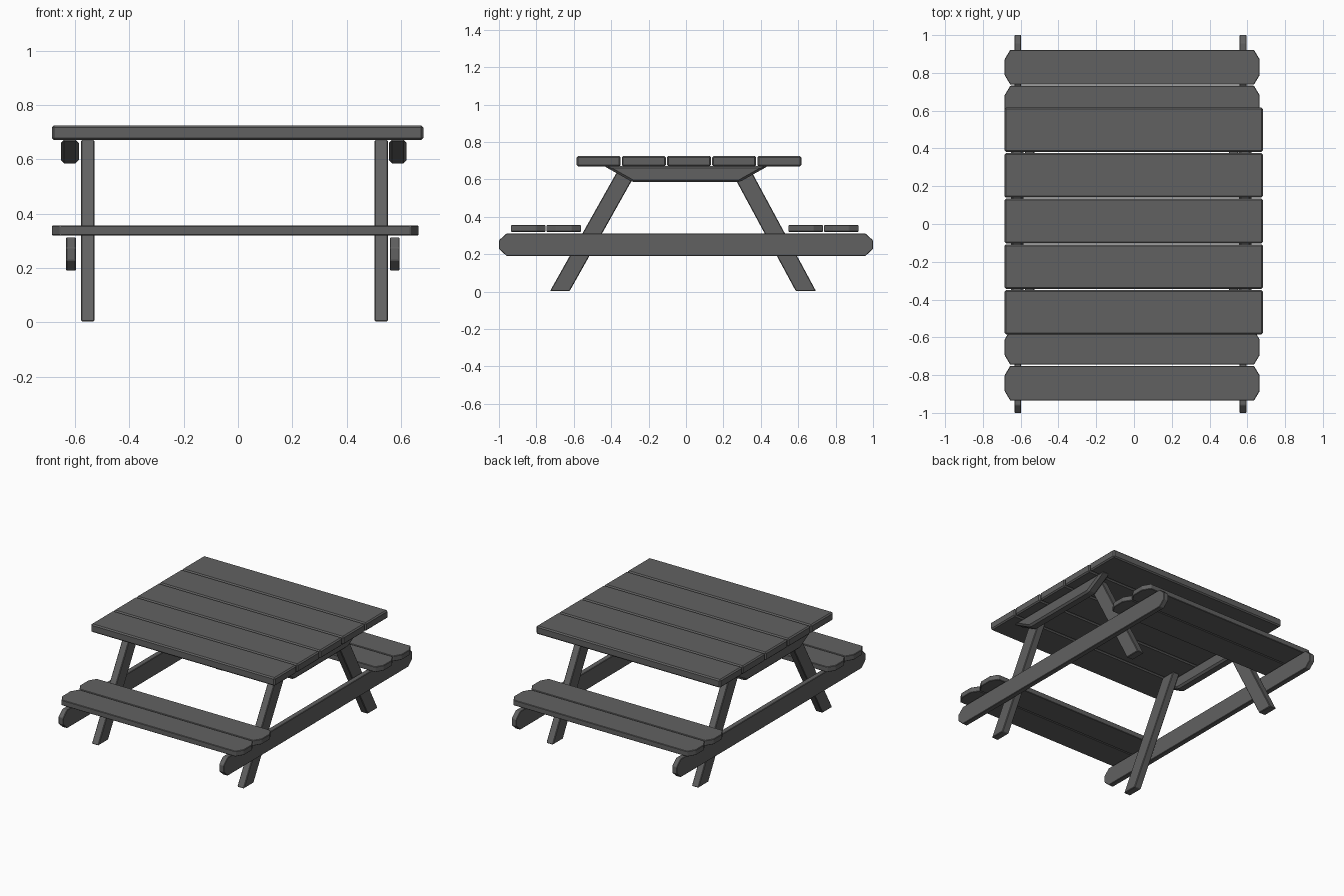
import bpy
import bmesh
from mathutils import Vector

cube = bpy.data.objects.get("Cube")
if cube:
    bpy.data.objects.remove(cube, do_unlink=True)

wood = bpy.data.materials.new("dark_grey_wood")
wood.use_nodes = True
GREY = (0.12, 0.12, 0.12, 1)
wood.diffuse_color = GREY
wood.node_tree.nodes["Principled BSDF"].inputs["Base Color"].default_value = GREY


def board(name, outline, axis, low, high, bevel):
    """Extrude a flat outline along one axis and chamfer its edges."""
    def place(a, b, depth):
        return Vector((depth, a, b)) if axis == "x" else Vector((a, b, depth))

    bm = bmesh.new()
    face = bm.faces.new([bm.verts.new(place(a, b, low)) for a, b in outline])
    new = bmesh.ops.extrude_face_region(bm, geom=[face])["geom"]
    top = [v for v in new if isinstance(v, bmesh.types.BMVert)]
    bmesh.ops.translate(bm, verts=top, vec=place(0, 0, high - low))
    bmesh.ops.recalc_face_normals(bm, faces=bm.faces)
    bmesh.ops.bevel(bm, geom=bm.edges[:], offset=bevel, segments=1,
                    affect="EDGES", clamp_overlap=True)
    mesh = bpy.data.meshes.new(name)
    bm.to_mesh(mesh)
    bm.free()
    mesh.materials.append(wood)
    obj = bpy.data.objects.new(name, mesh)
    bpy.context.collection.objects.link(obj)


def clipped(a0, a1, b0, b1, ca, cb):
    """Rectangle with its four corners cut off."""
    return [(a0 + ca, b0), (a1 - ca, b0), (a1, b0 + cb), (a1, b1 - cb),
            (a1 - ca, b1), (a0 + ca, b1), (a0, b1 - cb), (a0, b0 + cb)]


# Table top: five planks with narrow gaps
for i in range(5):
    y = -0.585 + i * 0.2415
    board(f"top_plank_{i + 1}", [(-0.685, y), (0.682, y), (0.682, y + 0.236), (-0.685, y + 0.236)],
          "z", 0.67, 0.725, 0.008)

# Benches: two planks each, with clipped ends
for side, start in (("front", -0.935), ("back", 0.548)):
    for i in range(2):
        y = start + i * 0.19
        board(f"{side}_seat_plank_{i + 1}", clipped(-0.685, 0.665, y, y + 0.184, 0.03, 0.05),
              "z", 0.32, 0.356, 0.003)

# Trestles: support beam, top cleat and two splayed legs at each end
for side, beam_x, cleat_x, leg_x in (("right", -0.633, -0.652, -0.578),
                                     ("left", 0.559, 0.555, 0.502)):
    board(f"{side}_seat_beam", clipped(-1, 1, 0.19, 0.312, 0.042, 0.038),
          "x", beam_x, beam_x + 0.036, 0.003)
    board(f"{side}_top_cleat", [(-0.44, 0.672), (-0.285, 0.585), (0.285, 0.585), (0.44, 0.672)],
          "x", cleat_x, cleat_x + 0.066, 0.012)
    for end, foot, head, width in (("front", -0.727, -0.352, 0.105),
                                   ("back", 0.695, 0.335, -0.108)):
        board(f"{side}_{end}_leg", [(foot, 0.003), (foot + width, 0.003),
                                    (head + width, 0.67), (head, 0.67)],
              "x", leg_x, leg_x + 0.05, 0.004)
